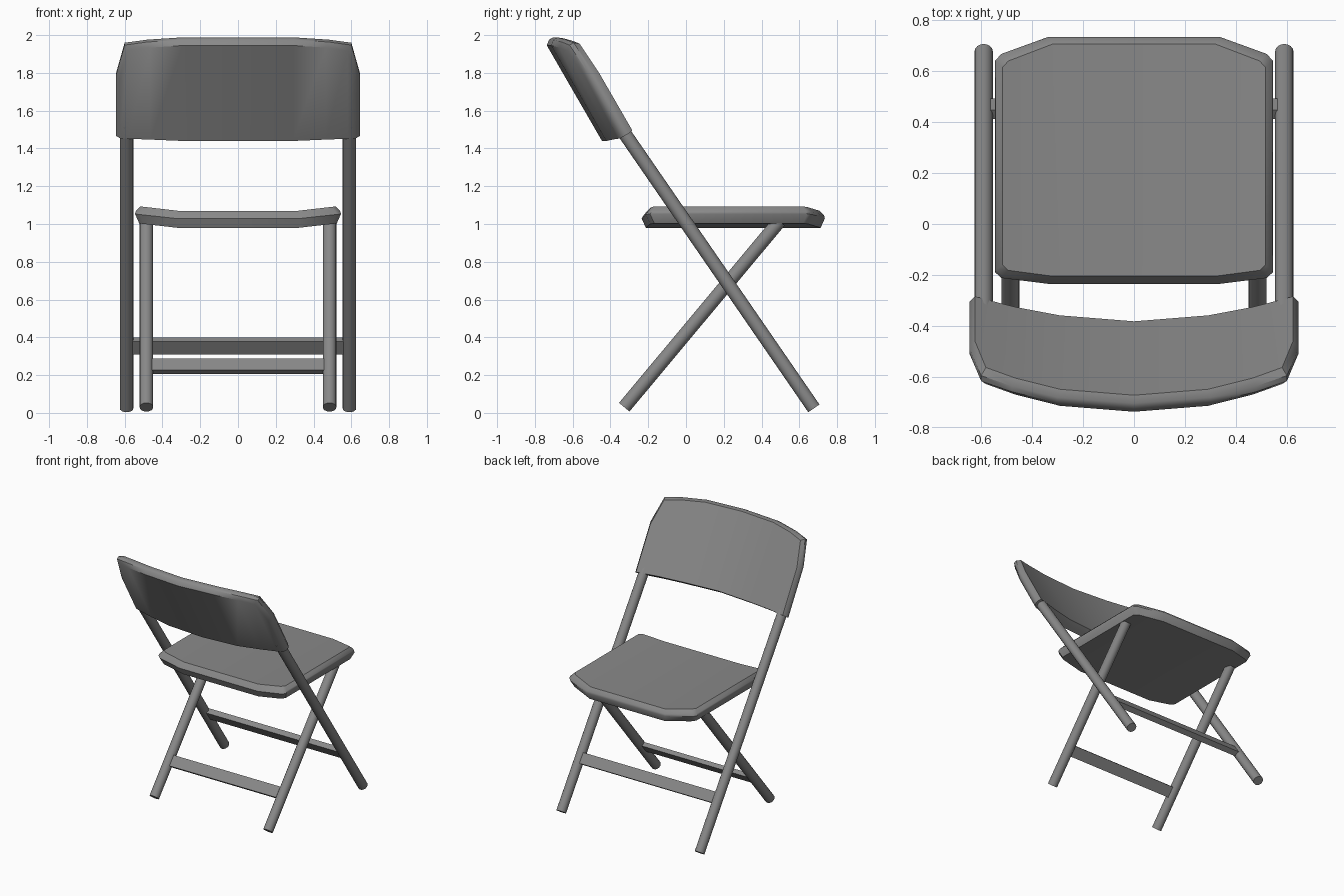
import bpy, bmesh, math
from mathutils import Vector, Matrix

if "Cube" in bpy.data.objects:
    bpy.data.objects.remove(bpy.data.objects["Cube"])

grey = bpy.data.materials.new("grey metal")
grey.diffuse_color = (0.25, 0.25, 0.25, 1)
grey.use_nodes = True
grey.node_tree.nodes["Principled BSDF"].inputs["Base Color"].default_value = grey.diffuse_color


def finish(obj, angle=40):
    obj.data.materials.append(grey)
    bpy.ops.object.select_all(action='DESELECT')
    obj.select_set(True)
    bpy.context.view_layer.objects.active = obj
    bpy.ops.object.shade_smooth_by_angle(angle=math.radians(angle))


def panel(name, half, layers, lift, place):
    """Padded panel: half = columns (x, low, high); layers = (inset, low inset, depth)."""
    cols = [(-x, a, b) for x, a, b in reversed(half) if x > 0] + half
    width, n = half[-1][0], len(cols)
    bm = bmesh.new()
    rings = []
    for inset, low_inset, depth in layers:
        k = 1 - inset / width
        low = [(x * k, a + low_inset, depth + lift(abs(x))) for x, a, b in cols]
        high = [(x * k, b - inset, depth + lift(abs(x))) for x, a, b in cols]
        rings.append([bm.verts.new(place(*p)) for p in low + high[::-1]])
    m = 2 * n
    for r, s in zip(rings, rings[1:]):
        for i in range(m):
            j = (i + 1) % m
            bm.faces.new((r[i], r[j], s[j], s[i]))
    for r in (rings[0], rings[-1]):
        for i in range(n - 1):
            bm.faces.new((r[i], r[i + 1], r[m - 2 - i], r[m - 1 - i]))
    bmesh.ops.recalc_face_normals(bm, faces=bm.faces)
    mesh = bpy.data.meshes.new(name)
    bm.to_mesh(mesh)
    bm.free()
    obj = bpy.data.objects.new(name, mesh)
    bpy.context.collection.objects.link(obj)
    finish(obj)


def tube(name, a, b, radius=0.036):
    a, b = Vector(a), Vector(b)
    bpy.ops.mesh.primitive_cylinder_add(vertices=16, radius=radius,
                                        depth=(b - a).length, location=(a + b) / 2)
    obj = bpy.context.object
    obj.name = name
    obj.rotation_euler = (b - a).to_track_quat('Z', 'Y').to_euler()
    finish(obj)


def bar(name, half_width, y, z, tilt, thick, height):
    bpy.ops.mesh.primitive_cube_add(size=1, location=(0, y, z), rotation=(tilt, 0, 0))
    obj = bpy.context.object
    obj.name = name
    obj.data.transform(Matrix.Diagonal((2 * half_width, thick, height, 1)))
    finish(obj, 30)


# Seat: flat middle with sides turned up slightly
panel("seat",
      [(0, -.235, .735), (.335, -.235, .735), (.52, -.212, .668), (.545, -.19, .642)],
      [(.022, .022, .98), (0, 0, 1.03), (.004, .01, 1.045), (.028, .03, 1.07)],
      lambda x: max(0, x - .335) * .11,
      lambda x, v, d: (x, v, d))

# Backrest: tilted 30 degrees back and wrapped around the sitter
def wrap(x):
    pts = [(0, 0), (.3, .02), (.48, .052), (.6, .08), (.645, .092)]
    for (x0, n0), (x1, n1) in zip(pts, pts[1:]):
        if x <= x1 + 1e-6:
            return n0 + (n1 - n0) * (x - x0) / (x1 - x0)

panel("backrest",
      [(0, 0, .604), (.3, -.012, .592), (.48, -.022, .56), (.6, -.033, .525), (.645, -.037, .335)],
      [(.02, 0, 0), (0, 0, .025), (0, 0, .05), (.02, .004, .075)],
      wrap,
      lambda x, u, n: (x, -.445 - .5 * u + .866 * n, 1.44 + .866 * u + .5 * n))

# Crossing leg tubes
for side, label in ((-1, "left"), (1, "right")):
    tube(label + "_long_leg", (side * .59, .677, .024), (side * .59, -.36, 1.53))
    tube(label + "_short_leg", (side * .485, -.327, .03), (side * .485, .495, 1.015))

# Flat crossbars lying along the slope of each leg pair
bar("long_leg_crossbar", .57, .453, .355, math.atan2(1.037, 1.506), .041, .081)
bar("short_leg_crossbar", .465, -.147, .247, -math.atan2(.822, .985), .033, .082)
